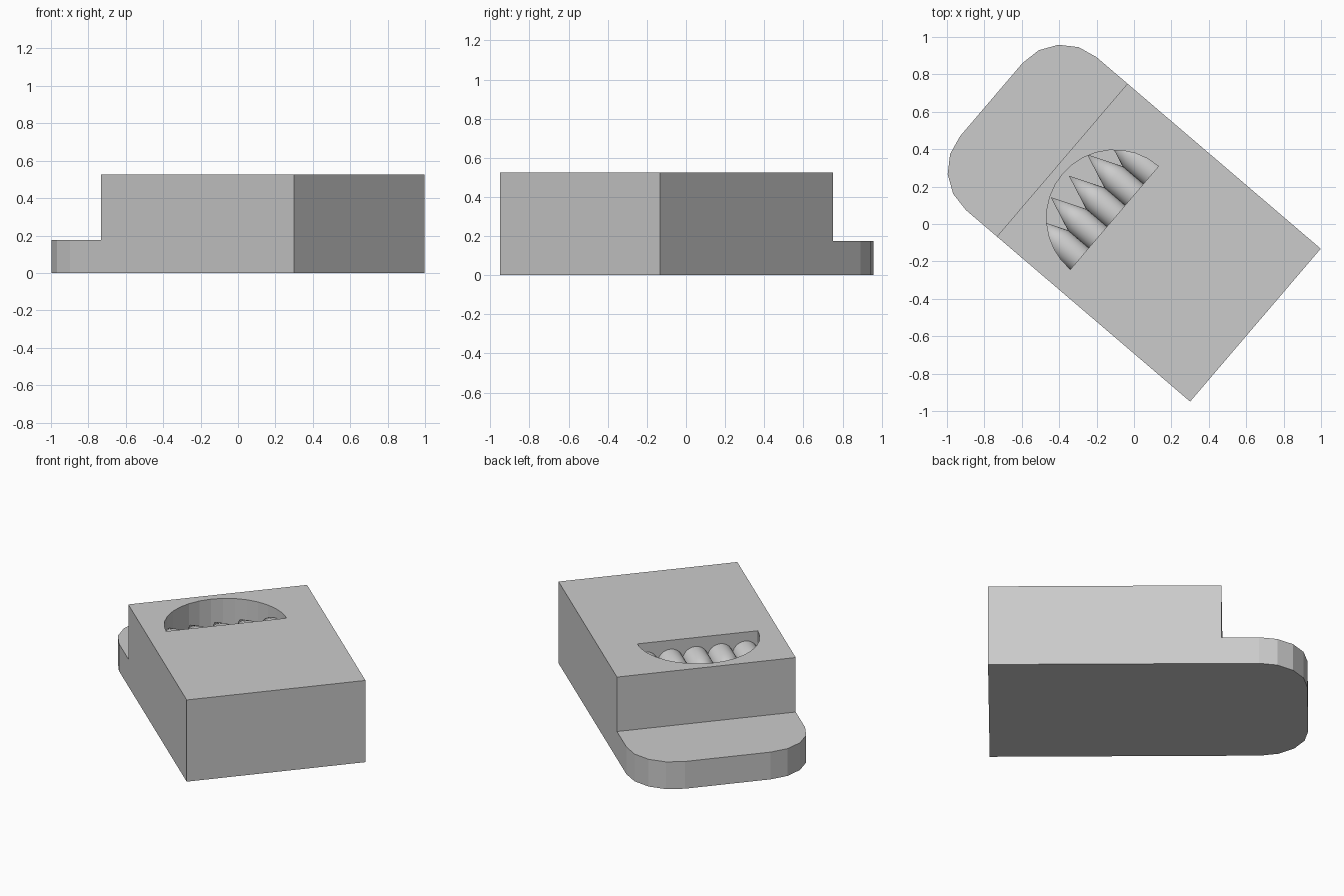
import bpy, bmesh, math
from mathutils import Matrix

if "Cube" in bpy.data.objects:
    bpy.data.objects.remove(bpy.data.objects["Cube"])

TURN = math.radians(49.5)          # whole model is turned about z
X0, X1, Y0, Y1 = -0.527, 0.548, -0.845, 1.012
TOP, LIP_Z, LIP_Y, R = 0.525, 0.175, 0.514, 0.28


def finish(name, bm):
    bmesh.ops.recalc_face_normals(bm, faces=bm.faces)
    me = bpy.data.meshes.new(name)
    bm.to_mesh(me)
    bm.free()
    ob = bpy.data.objects.new(name, me)
    ob.rotation_euler.z = TURN
    bpy.context.collection.objects.link(ob)
    return ob


def prism(name, pts, z0, z1):
    bm = bmesh.new()
    face = bm.faces.new([bm.verts.new((x, y, z0)) for x, y in pts])
    ext = bmesh.ops.extrude_face_region(bm, geom=[face])
    verts = [g for g in ext["geom"] if isinstance(g, bmesh.types.BMVert)]
    bmesh.ops.translate(bm, verts=verts, vec=(0, 0, z1 - z0))
    return finish(name, bm)


def arc(cx, cy, r, a0, a1, n):
    angles = [math.radians(a0 + (a1 - a0) * i / n) for i in range(n + 1)]
    return [(cx + r * math.cos(a), cy + r * math.sin(a)) for a in angles]


def cut(ob, cutter):
    mod = ob.modifiers.new("cut", "BOOLEAN")
    mod.operation = "DIFFERENCE"
    mod.solver = "EXACT"
    mod.object = cutter
    cutter.hide_render = True
    cutter.hide_viewport = True


# Case body with rounded front lip
outline = ([(X0, Y0), (X1, Y0)] + arc(X1 - R, Y1 - R, R, 0, 90, 4)
           + arc(X0 + R, Y1 - R, R, 90, 180, 4))
body = prism("case_body", outline, 0, TOP)

# Step above the lip and half-round window pocket
cut(body, prism("step_cutter", [(-1, LIP_Y), (1, LIP_Y), (1, 2), (-1, 2)], LIP_Z, 1))
cut(body, prism("window_cutter", arc(-0.043, 0.101, 0.363, 0, 180, 16), 0.31, 1))

# Row of pointed rods lying in the pocket
SEG, ROD_R, ROD_Z = 24, 0.076, 0.392
for i in range(5):
    bm = bmesh.new()
    prof = [(0.06, ROD_R), (0.245, ROD_R)]
    rings = []
    for y, r in prof:
        rings.append([bm.verts.new((r * math.cos(k * math.tau / SEG), y,
                                    r * math.sin(k * math.tau / SEG))) for k in range(SEG)])
    tip = bm.verts.new((0, 0.432, 0))
    bm.faces.new(rings[0])
    for k in range(SEG):
        j = (k + 1) % SEG
        bm.faces.new((rings[0][k], rings[0][j], rings[1][j], rings[1][k]))
        bm.faces.new((rings[1][k], rings[1][j], tip))
    bmesh.ops.transform(bm, matrix=Matrix.Translation((-0.33 + 0.15 * i, 0, ROD_Z)), verts=bm.verts)
    rod = finish(f"pointed_rod_{i + 1}", bm)
    for p in rod.data.polygons:
        p.use_smooth = True
    rod.data.set_sharp_from_angle(angle=math.radians(40))
